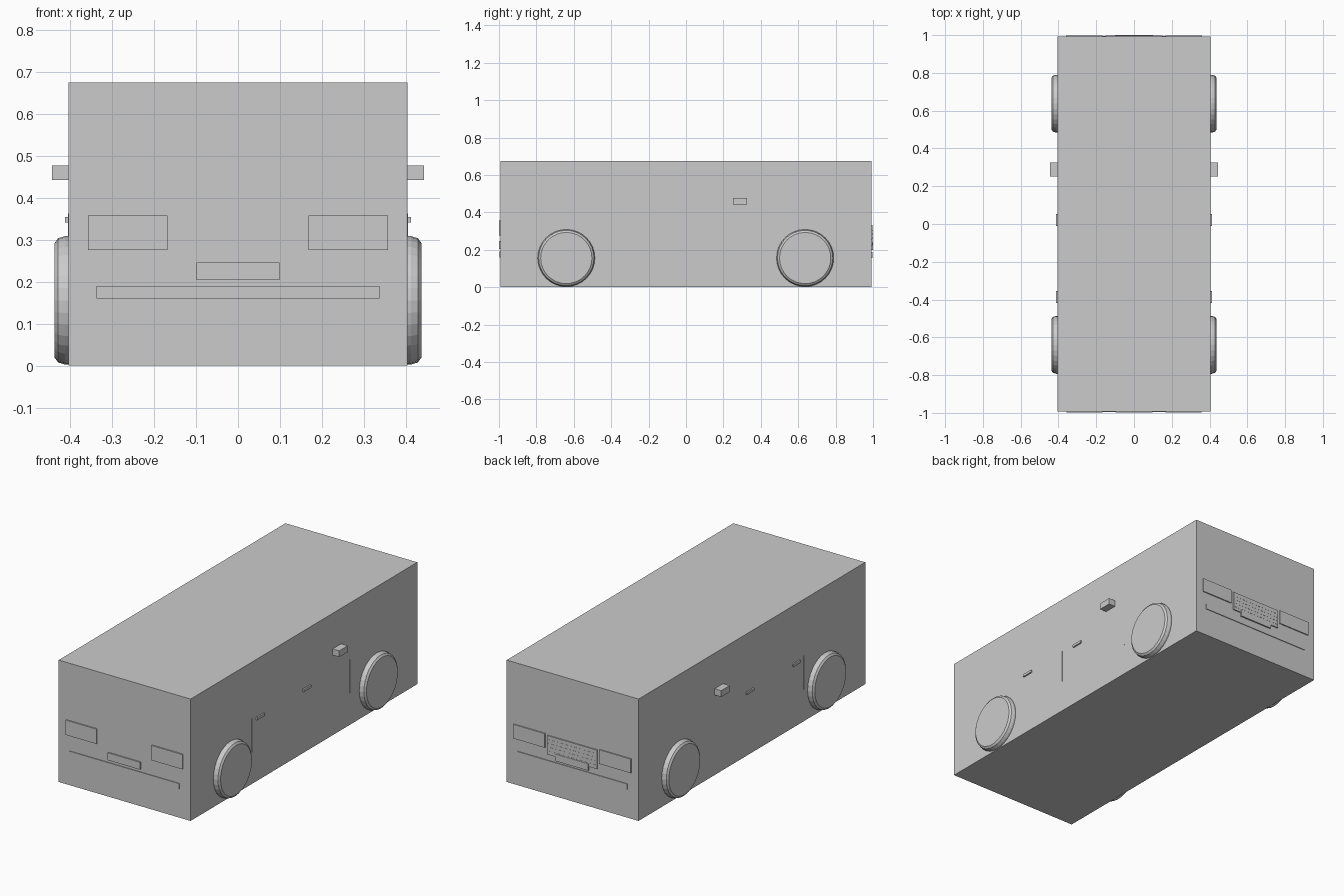
import bpy, bmesh, math

if "Cube" in bpy.data.objects:
    bpy.data.objects.remove(bpy.data.objects["Cube"])


def box(name, x, y, z):
    """Axis-aligned box from (min, max) pairs."""
    bm = bmesh.new()
    bmesh.ops.create_cube(bm, size=1)
    for v in bm.verts:
        v.co = [(lo + hi) / 2 + c * (hi - lo) for c, (lo, hi) in zip(v.co, (x, y, z))]
    return finish(name, bm)


def finish(name, bm):
    bmesh.ops.recalc_face_normals(bm, faces=bm.faces)
    mesh = bpy.data.meshes.new(name)
    bm.to_mesh(mesh)
    bm.free()
    obj = bpy.data.objects.new(name, mesh)
    bpy.context.collection.objects.link(obj)
    return obj


def side_box(name, s, x, y, z):
    """Box on the right (s=1) or left (s=-1) side."""
    return box(name, tuple(sorted((s * x[0], s * x[1]))), y, z)


def wheel(name, s, y, z, sides=32):
    # Bevelled tyre profile (x, radius) spun about the axle
    profile = [(0.30, 0.153), (0.413, 0.153), (0.429, 0.148), (0.437, 0.137)]
    bm = bmesh.new()
    rings = []
    for x, r in profile:
        rings.append([bm.verts.new((s * x,
                                    y + r * math.cos(2 * math.pi * i / sides),
                                    z + r * math.sin(2 * math.pi * i / sides)))
                      for i in range(sides)])
    for a, b in zip(rings, rings[1:]):
        for i in range(sides):
            j = (i + 1) % sides
            bm.faces.new((a[i], a[j], b[j], b[i]))
    bm.faces.new(rings[0])
    bm.faces.new(rings[-1])
    return finish(name, bm)


W, L = 0.404, 0.992
IN = 0.01  # depth sunk into the body

# Main body block
box("body", (-W, W), (-L, L), (0.0, 0.675))

for s, side in ((1, "right"), (-1, "left")):
    # Wheels
    for y, end in ((-0.64, "rear"), (0.637, "front")):
        wheel(f"{side}_{end}_wheel", s, y, 0.156)
    # Side mirror
    side_box(f"{side}_mirror", s, (W - IN, 0.444), (0.252, 0.326), (0.443, 0.478))
    # Door handles
    for i, y in enumerate((-0.386, 0.021)):
        side_box(f"{side}_handle_{i}", s, (W - IN, 0.412), (y - 0.032, y + 0.032), (0.341, 0.355))
    # Door seams
    for i, y in enumerate((-0.455, -0.108, 0.402)):
        side_box(f"{side}_door_seam_{i}", s, (W - IN, W + 0.0008), (y - 0.002, y + 0.002), (0.176, 0.363))
    # Lamps at both ends
    side_box(f"{side}_lamp_front_face", s, (0.168, 0.358), (-0.999, -L + IN), (0.276, 0.358))
    side_box(f"{side}_lamp_back_face", s, (0.167, 0.36), (L - IN, 0.998), (0.255, 0.333))

# Plate and bumper on the -y face
box("front_face_plate", (-0.099, 0.099), (-0.999, -L + IN), (0.205, 0.246))
box("front_face_bumper", (-0.337, 0.337), (-0.996, -L + IN), (0.16, 0.19))

# Bumper, grille, slats and plate on the +y face
box("back_face_bumper", (-0.337, 0.337), (L - IN, 0.996), (0.157, 0.188))
box("grille", (-0.152, 0.152), (L - IN, 0.998), (0.222, 0.327))
for i in range(4):
    z = 0.242 + i * 0.021
    box(f"grille_slat_{i}", (-0.145, 0.145), (L - IN, 0.9988), (z - 0.002, z + 0.002))
box("back_face_plate", (-0.101, 0.101), (L - IN, 1.0), (0.2, 0.238))
